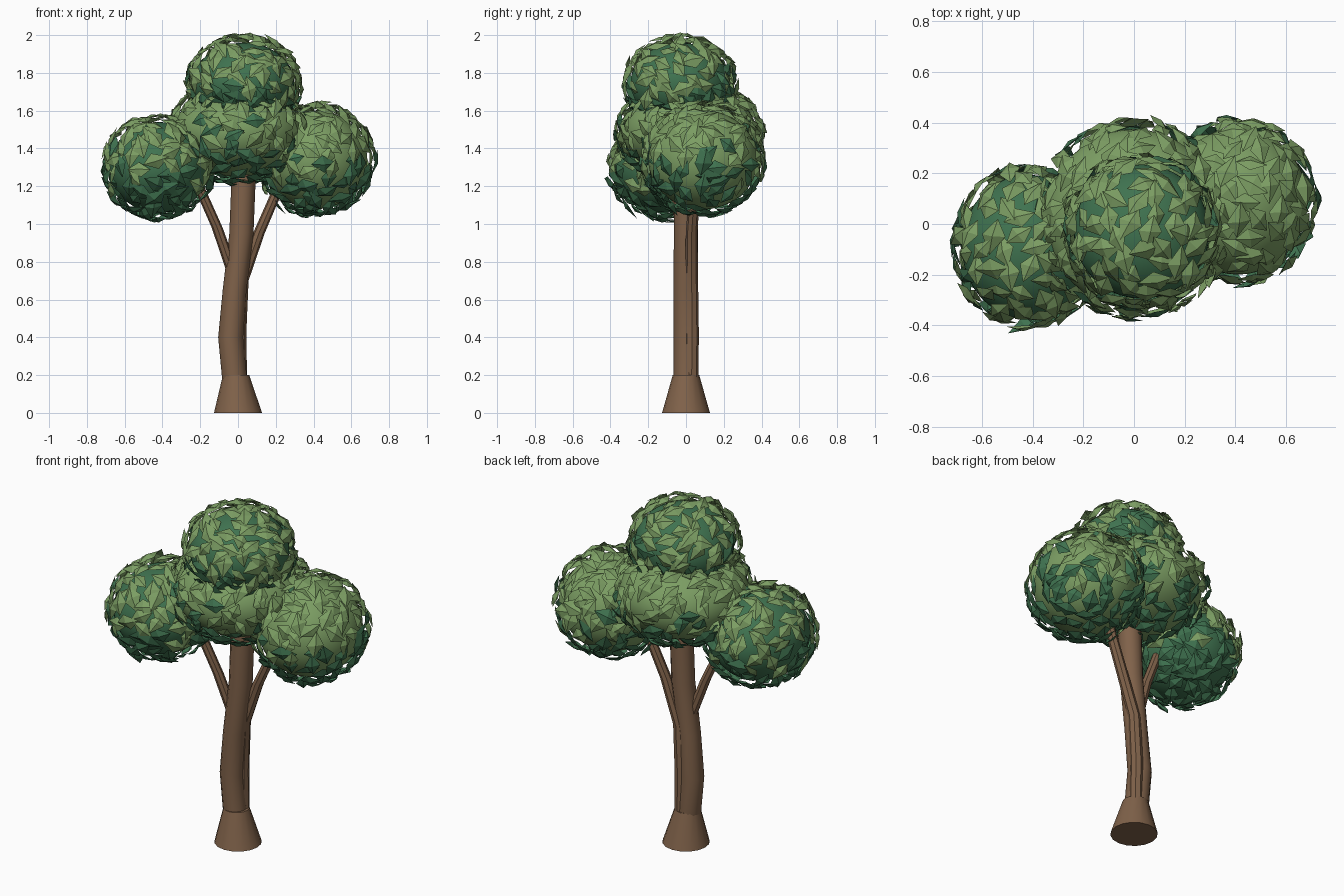
import bpy, bmesh, math, random
from mathutils import Vector, Matrix

random.seed(7)
if "Cube" in bpy.data.objects:
    bpy.data.objects.remove(bpy.data.objects["Cube"])


def material(name, rgb):
    mat = bpy.data.materials.new(name)
    mat.use_nodes = True
    mat.diffuse_color = (*rgb, 1)
    mat.node_tree.nodes["Principled BSDF"].inputs["Base Color"].default_value = (*rgb, 1)
    return mat


bark = material("bark brown", (0.215, 0.122, 0.068))
light_green = material("light green", (0.2, 0.34, 0.125))
dark_green = material("dark green", (0.05, 0.17, 0.08))


def finish(bm, name, mats, smooth=True):
    mesh = bpy.data.meshes.new(name)
    bm.to_mesh(mesh)
    bm.free()
    for mat in mats:
        mesh.materials.append(mat)
    obj = bpy.data.objects.new(name, mesh)
    bpy.context.collection.objects.link(obj)
    if smooth:
        bpy.ops.object.select_all(action="DESELECT")
        obj.select_set(True)
        bpy.context.view_layer.objects.active = obj
        bpy.ops.object.shade_smooth_by_angle(angle=math.radians(40))
    return obj


def tube(name, path, sides=12):
    """Skin horizontal rings along (x, y, z, radius) stations."""
    bm = bmesh.new()
    rings = []
    for x, y, z, r in path:
        rings.append([bm.verts.new((x + r * math.cos(a), y + r * math.sin(a), z))
                      for a in (math.tau * i / sides for i in range(sides))])
    for low, high in zip(rings, rings[1:]):
        for i in range(sides):
            j = (i + 1) % sides
            bm.faces.new((low[i], low[j], high[j], high[i]))
    bm.faces.new(rings[0][::-1])
    bm.faces.new(rings[-1])
    return finish(bm, name, [bark])


# Trunk with flared foot; the left branch runs up the trunk before parting from it
tube("trunk_foot", [(0, 0, 0, 0.127), (-0.01, 0, 0.2, 0.07)], 16)
tube("trunk", [(-0.018, 0, 0.18, 0.066), (-0.039, 0, 0.4, 0.066), (-0.018, -0.004, 0.65, 0.063),
               (0.018, 0, 0.95, 0.064), (0.032, 0, 1.3, 0.064)])
tube("right_branch", [(-0.02, 0, 0.72, 0.032), (-0.11, -0.03, 0.98, 0.029), (-0.23, -0.06, 1.25, 0.028)], 8)
tube("left_branch", [(0.012, 0.03, 0.18, 0.036), (0.008, 0.032, 0.42, 0.036), (0.022, 0.03, 0.7, 0.034),
                     (0.11, 0.03, 0.95, 0.031), (0.24, 0.05, 1.25, 0.028)], 8)

# Foliage clumps: centre, core radii, colour, leaf count
clumps = {
    "right_foliage": ((-0.42, -0.09, 1.3), (0.26, 0.285, 0.24), dark_green, 160),
    "left_foliage": ((0.41, 0.09, 1.34), (0.275, 0.29, 0.262), light_green, 170),
    "middle_foliage": ((0.0, 0.02, 1.485), (0.345, 0.355, 0.235), light_green, 200),
    "top_foliage": ((0.03, -0.03, 1.745), (0.268, 0.265, 0.215), dark_green, 160),
}


def buried(point, own):
    """True when a point lies inside another clump's core."""
    for name, (centre, radii, _, _) in clumps.items():
        if name != own:
            d = point - Vector(centre)
            if sum((d[k] / radii[k]) ** 2 for k in range(3)) < 0.9:
                return True
    return False


def add_leaf(bm, point, normal, shade):
    """Folded kite lying almost flat on the clump."""
    normal = (normal + 0.28 * Vector([random.uniform(-1, 1) for _ in range(3)])).normalized()
    turn = normal.to_track_quat("Z", "Y").to_matrix() @ Matrix.Rotation(random.uniform(0, math.tau), 3, "Z")
    s = random.uniform(1.0, 1.3)
    shape = [(0, -0.055, 0), (0.037, 0.005, 0), (0, 0.062, -0.004), (-0.037, -0.008, 0), (0, 0, 0.014)]
    v = [bm.verts.new(point + turn @ (Vector(p) * s)) for p in shape]
    for i in range(4):
        bm.faces.new((v[i], v[(i + 1) % 4], v[4])).material_index = shade


for name, (centre, radii, colour, count) in clumps.items():
    centre = Vector(centre)
    bm = bmesh.new()
    bmesh.ops.create_icosphere(bm, subdivisions=4, radius=1)
    bmesh.ops.scale(bm, vec=radii, verts=bm.verts)
    bmesh.ops.translate(bm, vec=centre, verts=bm.verts)
    finish(bm, name + "_core", [colour])

    # Leaves spread evenly in a spiral, lighter towards the sky
    bm = bmesh.new()
    for i in range(count):
        h = 1 - 2 * (i + 0.5) / count
        a = i * math.pi * (3 - math.sqrt(5)) + random.uniform(-0.15, 0.15)
        w = math.sqrt(1 - h * h)
        d = Vector((w * math.cos(a), w * math.sin(a), h))
        normal = Vector([d[k] / radii[k] for k in range(3)]).normalized()
        point = centre + Vector([d[k] * radii[k] for k in range(3)]) + normal * random.uniform(0.024, 0.04)
        if not buried(point, name):
            add_leaf(bm, point, normal, 0 if random.random() < 0.6 + 0.9 * h else 1)
    finish(bm, name + "_leaves", [light_green, dark_green], smooth=False)
